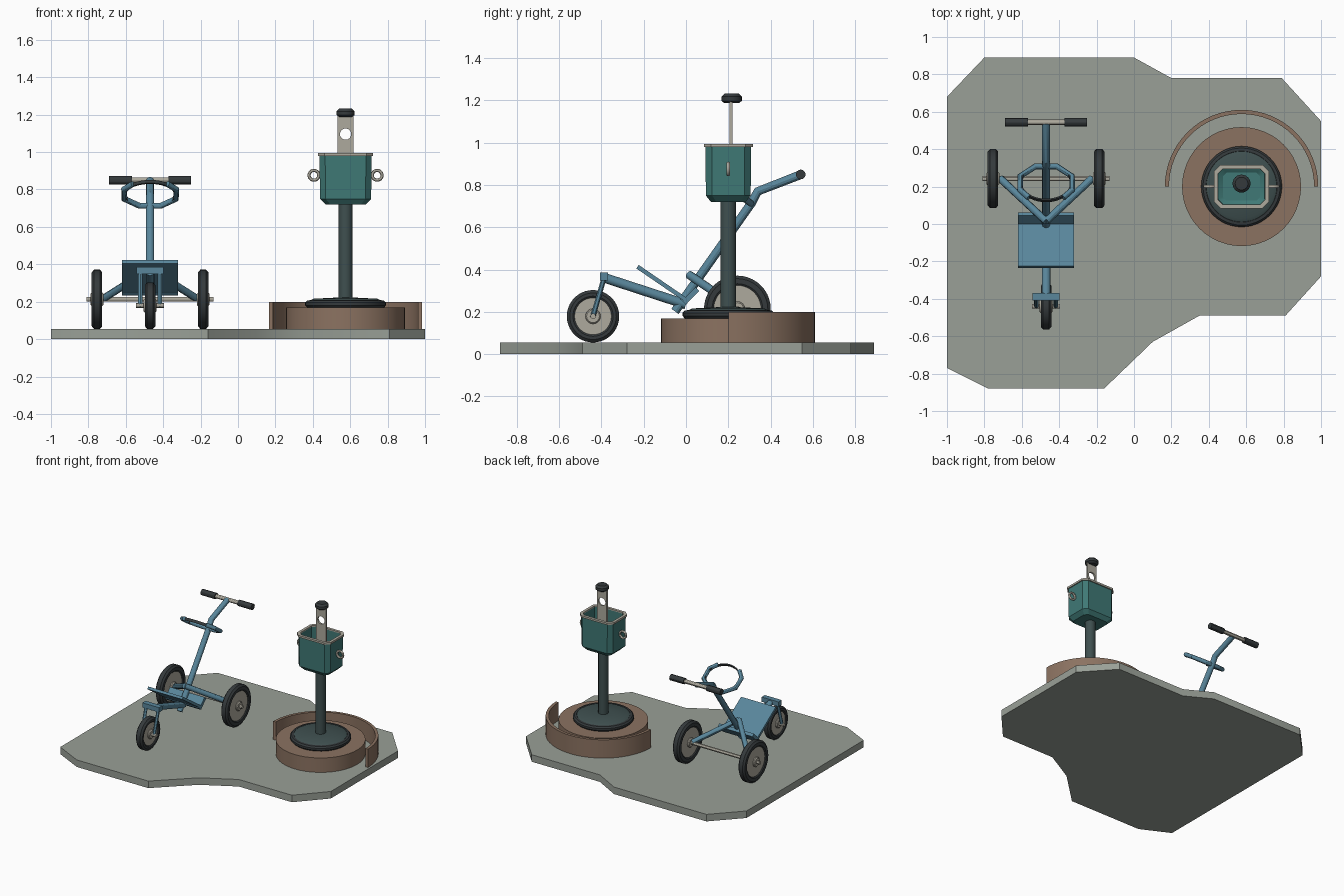
import bpy, bmesh
from math import pi, cos, sin
from mathutils import Vector, Matrix

if "Cube" in bpy.data.objects:
    bpy.data.objects.remove(bpy.data.objects["Cube"])

def material(name, rgb):
    m = bpy.data.materials.new(name)
    m.diffuse_color = (*rgb, 1)
    m.use_nodes = True
    m.node_tree.nodes["Principled BSDF"].inputs["Base Color"].default_value = m.diffuse_color
    return m

STONE = material("stone", (.32, .35, .31))
BLUE = material("blue_paint", (.10, .24, .33))
RUBBER = material("rubber", (.035, .042, .045))
TEAL = material("teal_paint", (.05, .19, .18))
BROWN = material("brown_brick", (.26, .17, .12))
METAL = material("pale_metal", (.42, .40, .34))
IRON = material("dark_iron", (.05, .08, .08))

def loft(name, loops, mat, wrap=False):
    """Skin a list of point loops; wrap joins last to first, else ends are capped."""
    bm = bmesh.new()
    vs = [[bm.verts.new(p) for p in loop] for loop in loops]
    n = len(vs[0])
    for a, b in zip(vs, vs[1:] + (vs[:1] if wrap else [])):
        for i in range(n):
            j = (i + 1) % n
            bm.faces.new((a[i], a[j], b[j], b[i]))
    if not wrap:
        bm.faces.new(vs[0])
        bm.faces.new(vs[-1])
    bmesh.ops.recalc_face_normals(bm, faces=bm.faces)
    me = bpy.data.meshes.new(name)
    bm.to_mesh(me)
    bm.free()
    me.materials.append(mat)
    ob = bpy.data.objects.new(name, me)
    bpy.context.collection.objects.link(ob)
    return ob

def turned(name, profile, loc, mat, along_x=False, wrap=False, n=40):
    """Turned part from (radius, height) points."""
    M = Matrix.Translation(loc)
    if along_x:
        M = M @ Matrix.Rotation(pi / 2, 4, 'Y')
    loops = [[M @ Vector((r * cos(2 * pi * i / n), r * sin(2 * pi * i / n), h))
              for i in range(n)] for r, h in profile]
    return loft(name, loops, mat, wrap)

def prism(name, pts, z0, z1, mat):
    return loft(name, [[(x, y, z) for x, y in pts] for z in (z0, z1)], mat)

def box(name, c, s, mat, tilt=0):
    M = Matrix.Translation(c) @ Matrix.Rotation(tilt, 4, 'X')
    q = [(-1, -1), (1, -1), (1, 1), (-1, 1)]
    return loft(name, [[M @ Vector((x * s[0] / 2, y * s[1] / 2, z * s[2] / 2))
                        for x, y in q] for z in (-1, 1)], mat)

def tube(name, pts, r, mat, cyclic=False):
    cu = bpy.data.curves.new(name, 'CURVE')
    cu.dimensions = '3D'
    sp = cu.splines.new('POLY')
    sp.points.add(len(pts) - 1)
    for p, co in zip(sp.points, pts):
        p.co = (*co, 1)
    sp.use_cyclic_u = cyclic
    cu.bevel_depth, cu.bevel_resolution, cu.use_fill_caps = r, 4, True
    tmp = bpy.data.objects.new(name + "_path", cu)
    bpy.context.collection.objects.link(tmp)
    me = bpy.data.meshes.new_from_object(tmp.evaluated_get(bpy.context.evaluated_depsgraph_get()))
    bpy.data.objects.remove(tmp)
    me.materials.clear()
    me.materials.append(mat)
    ob = bpy.data.objects.new(name, me)
    bpy.context.collection.objects.link(ob)
    return ob

# ground slab
G = .055
prism("ground_slab", [(-1, .68), (-.8, .89), (0, .89), (.2, .78), (.79, .78), (1, .55),
                      (1, -.28), (.81, -.49), (.35, -.49), (.1, -.63), (-.16, -.88),
                      (-.78, -.88), (-1, -.77)], 0, G, STONE)

# plinth and half-round wall
PX, PY = .575, .2
turned("plinth", [(.318, G), (.318, .168)], (PX, PY, 0), BROWN, n=48)
arc = [(r, pi * (i if r > .4 else 32 - i) / 32) for r in (.41, .388) for i in range(33)]
prism("curved_wall", [(PX + r * cos(a), PY + r * sin(a)) for r, a in arc], G, .198, BROWN)

# stand
turned("stand_foot_rim", [(.18, .168), (.205, .168), (.216, .18), (.216, .195), (.206, .206),
                          (.19, .208), (.18, .2)], (PX, PY, 0), RUBBER, wrap=True, n=48)
turned("stand_foot", [(.192, .168), (.192, .205), (.17, .216), (.05, .222)], (PX, PY, 0), IRON, n=48)
turned("stand_column", [(.037, .2), (.037, .725)], (PX, PY, 0), IRON, n=24)

# bucket
def octagon(hx, hy, c, z):
    q = [(hx, hy - c), (hx - c, hy), (c - hx, hy), (-hx, hy - c),
         (-hx, c - hy), (c - hx, -hy), (hx - c, -hy), (hx, c - hy)]
    return [(PX + x, PY + y, z) for x, y in q]

loft("bucket", [octagon(.107, .082, .025, .72), octagon(.137, .106, .03, .75),
                octagon(.139, .108, .03, .985), octagon(.126, .095, .026, .985),
                octagon(.124, .093, .026, .755), octagon(.1, .075, .02, .74)], TEAL)
loft("bucket_rim", [octagon(.147, .116, .034, .98), octagon(.147, .116, .034, .995),
                    octagon(.126, .095, .026, .995), octagon(.126, .095, .026, .98)], METAL, wrap=True)
for s in (-1, 1):
    ring = [(PX + s * .169 + .026 * cos(2 * pi * i / 28), PY, .876 + .026 * sin(2 * pi * i / 28))
            for i in range(28)]
    tube("bucket_ring", ring, .0085, METAL, cyclic=True)

# upright plate with round hole, and knob
KY = .213
plate = box("upright_plate", (PX, KY, .965), (.084, .013, .46), METAL)
cut = loft("hole_cutter", [[(PX + .03 * cos(2 * pi * i / 28), y, 1.096 + .03 * sin(2 * pi * i / 28))
                            for i in range(28)] for y in (.1, .3)], METAL)
cut.hide_render = True
mod = plate.modifiers.new("hole", 'BOOLEAN')
mod.operation, mod.object, mod.solver = 'DIFFERENCE', cut, 'EXACT'
bpy.context.view_layer.objects.active = plate
bpy.ops.object.modifier_apply(modifier="hole")
bpy.data.objects.remove(cut)
turned("top_knob", [(.034, 1.187), (.048, 1.198), (.048, 1.218), (.034, 1.232)], (PX, KY + .003, 0), RUBBER, n=24)

# tricycle wheels
TX = -.47
def wheel(name, x, y, R, w, rim):
    c, h = (x, y, G + R), w / 2
    turned(name + "_tyre", [(rim, -h + .006), (rim + .008, -h), (R - .014, -h), (R, -h + .012),
                            (R, h - .012), (R - .014, h), (rim + .008, h), (rim, h - .006)],
           c, RUBBER, True, wrap=True)
    turned(name + "_disc", [(rim + .003, .008 - h), (rim + .003, h - .008)], c, METAL, True)
    turned(name + "_hub", [(.03, -h - .006), (.036, -h), (.036, h), (.03, h + .006)], c, METAL, True, n=24)

wheel("front_wheel", TX, -.44, .124, .056, .087)
for s in (-1, 1):
    wheel("rear_wheel", TX + s * .284, .243, .158, .056, .112)
tube("rear_axle", [(TX - .34, .243, .213), (TX + .34, .243, .213)], .013, METAL)
tube("front_axle", [(TX - .075, -.44, .179), (TX + .075, -.44, .179)], .013, METAL)

# fork, beam and rear stays
box("fork_crown", (TX, -.388, .367), (.145, .04, .037), BLUE)
tube("main_beam", [(TX, -.39, .362), (TX, 0, .235)], .023, BLUE)
for s in (-1, 1):
    tube("fork_leg", [(TX + s * .052, -.388, .36), (TX + s * .052, -.442, .172)], .012, BLUE)
    tube("rear_stay", [(TX, .015, .375), (TX + s * .245, .243, .22)], .02, BLUE)

# tilted foot board with rear lip
box("foot_board", (TX, -.112, .333), (.3, .285, .02), BLUE, -.6)
box("board_lip", (TX, .022, .275), (.3, .09, .025), BLUE, .8)

# steering post and handlebar
tube("steering_post", [(TX, -.052, .202), (TX, .31, .715), (TX, .34, .77), (TX, .54, .848)], .021, BLUE)
tube("handlebar", [(TX - .12, .543, .85), (TX + .12, .543, .85)], .015, METAL)
for s in (-1, 1):
    tube("handle_grip", [(TX + s * .098, .543, .85), (TX + s * .219, .543, .85)], .023, RUBBER)

# tilted oval hoop: open blue cradle around a thin dark band
HM = Matrix.Translation((TX, .218, .776)) @ Matrix.Rotation(-.61, 4, 'X')
angles = [-.29, -.12, .125, .375, .625, .875, 1.12, 1.29]
tube("hoop_cradle", [HM @ Vector((.15 * cos(pi * a), .119 * sin(pi * a), 0)) for a in angles], .016, BLUE)
loft("hoop_band", [[HM @ Vector((a * cos(2 * pi * i / 40), (a - .023) * sin(2 * pi * i / 40), h))
                    for i in range(40)]
                   for a, h in ((.14, -.01), (.14, .01), (.131, .01), (.131, -.01))], RUBBER, wrap=True)

# smooth round parts, keep edges crisp
for ob in bpy.context.scene.objects:
    ob.select_set(True)
bpy.context.view_layer.objects.active = plate
bpy.ops.object.shade_smooth_by_angle()
